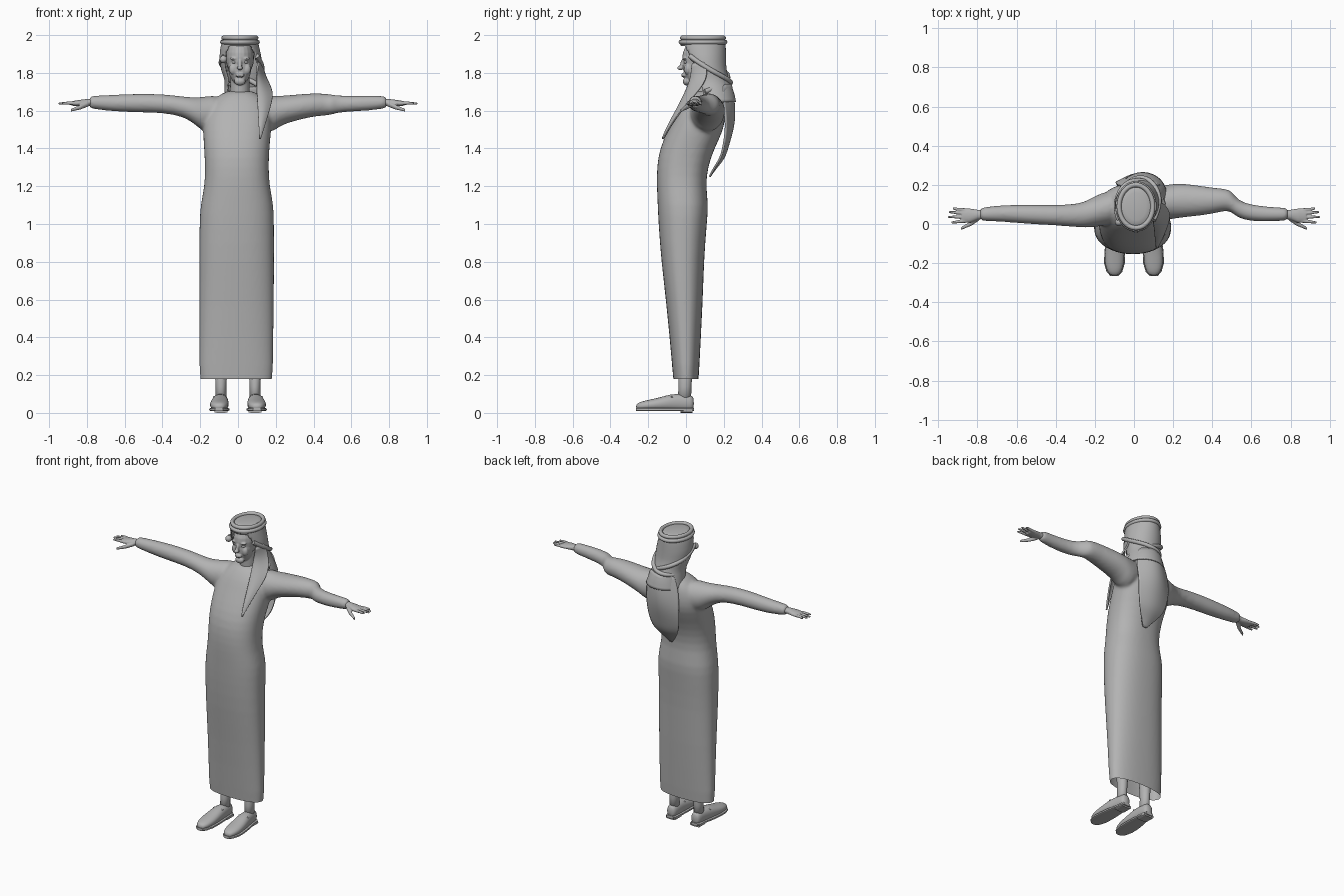
import bpy
import bmesh
import math
from mathutils import Vector, Matrix

default_cube = bpy.data.objects.get("Cube")
if default_cube:
    bpy.data.objects.remove(default_cube, do_unlink=True)

# One plain clay colour for the whole figure
clay = bpy.data.materials.new("clay_grey")
clay.use_nodes = True
clay_colour = (0.45, 0.45, 0.45, 1)
clay.diffuse_color = clay_colour
clay.node_tree.nodes["Principled BSDF"].inputs["Base Color"].default_value = clay_colour


def place(axis, along, first, second):
    """Point from a position along an axis and the two other coordinates."""
    return {"X": (along, first, second),
            "Y": (first, along, second),
            "Z": (first, second, along)}[axis]


def signed_power(value, power):
    return math.copysign(abs(value) ** power, value)


def loft(bm, axis, rings, segments=24, roundness=1.0, closed=True):
    """Skin rings of (position, centre, centre, radius, radius)."""
    loops = []
    for along, c1, c2, r1, r2 in rings:
        loop = []
        for i in range(segments):
            angle = math.tau * i / segments
            loop.append(bm.verts.new(place(
                axis, along,
                c1 + r1 * signed_power(math.cos(angle), roundness),
                c2 + r2 * signed_power(math.sin(angle), roundness))))
        loops.append(loop)
    faces = []
    for low, high in zip(loops, loops[1:]):
        for i in range(segments):
            j = (i + 1) % segments
            faces.append(bm.faces.new((low[i], low[j], high[j], high[i])))
    if closed:
        faces.append(bm.faces.new(loops[0][::-1]))
    faces.append(bm.faces.new(loops[-1]))
    bmesh.ops.recalc_face_normals(bm, faces=faces)


def blob(bm, centre, size, tilt=0):
    matrix = (Matrix.Translation(centre) @ Matrix.Rotation(tilt, 4, "X")
              @ Matrix.Diagonal((*size, 1)))
    bmesh.ops.create_uvsphere(bm, u_segments=20, v_segments=12, radius=1, matrix=matrix)


def finish(name, bm, subdivide=0, voxel=0, relax=0, thick=0, sharp=None, hem=None):
    """Turn a bmesh into an object, with modifiers baked in."""
    mesh = bpy.data.meshes.new(name)
    bm.to_mesh(mesh)
    bm.free()
    obj = bpy.data.objects.new(name, mesh)
    bpy.context.collection.objects.link(obj)
    if subdivide:
        obj.modifiers.new("Soften", "SUBSURF").levels = subdivide
    if voxel:
        fuse = obj.modifiers.new("Fuse", "REMESH")
        fuse.mode, fuse.voxel_size = "VOXEL", voxel
    if relax:
        smooth = obj.modifiers.new("Relax", "SMOOTH")
        smooth.factor, smooth.iterations = 0.5, relax
    if thick:
        shell = obj.modifiers.new("Cloth", "SOLIDIFY")
        shell.thickness, shell.offset = thick, 0
    graph = bpy.context.evaluated_depsgraph_get()
    baked = bpy.data.meshes.new_from_object(obj.evaluated_get(graph))
    obj.modifiers.clear()
    obj.data = baked
    baked.name = name
    if hem is not None:
        cut = bmesh.new()
        cut.from_mesh(baked)
        bmesh.ops.bisect_plane(cut, geom=cut.verts[:] + cut.edges[:] + cut.faces[:],
                               plane_co=(0, 0, hem), plane_no=(0, 0, 1), clear_inner=True)
        cut.to_mesh(baked)
        cut.free()
    baked.shade_smooth()
    if sharp:
        baked.set_sharp_from_angle(angle=math.radians(sharp))
    baked.materials.clear()
    baked.materials.append(clay)
    return obj


def sheet(name, rows, columns=6):
    """Hanging cloth between left and right edge points, bowed along y."""
    bm = bmesh.new()
    grid = []
    for left, right, bow in rows:
        line = []
        for i in range(columns + 1):
            t = i / columns
            point = Vector(left).lerp(Vector(right), t)
            point.y += bow * math.sin(math.pi * t)
            line.append(bm.verts.new(point))
        grid.append(line)
    for a, b in zip(grid, grid[1:]):
        for i in range(columns):
            bm.faces.new((a[i], a[i + 1], b[i + 1], b[i]))
    return finish(name, bm, subdivide=2, thick=0.01)


def band(name, points, radius, cyclic=False):
    """Rolled cloth or cord along a smooth path."""
    curve = bpy.data.curves.new(name, "CURVE")
    curve.dimensions, curve.bevel_depth, curve.bevel_resolution = "3D", radius, 3
    curve.use_fill_caps = True
    spline = curve.splines.new("NURBS")
    spline.points.add(len(points) - 1)
    for target, point in zip(spline.points, points):
        target.co = (*point, 1)
    spline.use_endpoint_u, spline.use_cyclic_u = not cyclic, cyclic
    spline.order_u, spline.resolution_u = 4, 8
    path = bpy.data.objects.new(name, curve)
    bpy.context.collection.objects.link(path)
    graph = bpy.context.evaluated_depsgraph_get()
    bm = bmesh.new()
    bm.from_mesh(bpy.data.meshes.new_from_object(path.evaluated_get(graph)))
    bpy.data.objects.remove(path)
    return finish(name, bm)


# Robe: long body and two sleeves fused into one cloth, open at the hem
robe = bmesh.new()
loft(robe, "Z", [
    (.1, -.01, 0, .195, .065), (.2, -.01, 0, .195, .068), (.6, -.007, -.008, .198, .098),
    (.8, -.007, -.018, .198, .113), (1, -.007, -.018, .198, .128),
    (1.1, -.005, -.015, .195, .135), (1.2, -.005, -.025, .172, .13),
    (1.3, -.006, -.02, .168, .135), (1.4, -.007, .005, .173, .145),
    (1.5, -.005, .053, .182, .148), (1.57, 0, .075, .18, .133),
    (1.63, .005, .088, .16, .117), (1.675, .008, .1, .12, .095),
    (1.71, .01, .105, .065, .065)], 32, 0.85)
loft(robe, "X", [
    (-.08, .09, 1.6, .09, .09), (-.17, .075, 1.575, .085, .1), (-.22, .055, 1.595, .075, .075),
    (-.28, .042, 1.62, .06, .053), (-.4, .045, 1.64, .052, .05), (-.55, .05, 1.64, .05, .05),
    (-.68, .055, 1.64, .042, .043), (-.77, .05, 1.645, .036, .035), (-.79, .05, 1.643, .03, .03)])
loft(robe, "X", [
    (.08, .1, 1.6, .09, .09), (.17, .11, 1.575, .09, .105), (.22, .12, 1.6, .09, .078),
    (.3, .12, 1.615, .082, .07), (.4, .118, 1.632, .068, .062), (.47, .125, 1.632, .055, .058),
    (.5, .115, 1.632, .055, .053), (.53, .075, 1.635, .045, .046), (.6, .055, 1.637, .043, .042),
    (.7, .05, 1.64, .037, .04), (.77, .05, 1.645, .034, .034), (.79, .05, 1.643, .03, .03)])
finish("robe", robe, subdivide=1, voxel=.009, relax=7, hem=.18)

# Head: skull, face and neck fused, with modelled features
head = bmesh.new()
blob(head, (.01, .085, 1.88), (.075, .105, .105))
blob(head, (.01, .045, 1.835), (.062, .06, .1))
blob(head, (.01, .005, 1.755), (.03, .022, .022))
blob(head, (.01, -.018, 1.85), (.011, .012, .035), -.35)
blob(head, (.01, -.03, 1.826), (.015, .018, .011))
for lip_height in (1.784, 1.793):
    blob(head, (.01, -.013, lip_height), (.023, .012, .006))
for side in (-1, 1):
    blob(head, (.01 + side * .029, -.005, 1.876), (.024, .012, .008))
    blob(head, (.01 + side * .036, .008, 1.82), (.022, .018, .03))
loft(head, "Z", [(1.62, .01, .11, .06, .065), (1.7, .01, .095, .052, .056),
                 (1.79, .01, .09, .05, .055)])
finish("head", head, voxel=.004, relax=3)

for side, label in ((1, "left"), (-1, "right")):
    eye = bmesh.new()
    blob(eye, (.01 + side * .029, .001, 1.857), (.014, .012, .009))
    finish(label + "_eye", eye)

    # Hand: palm, four fingers and a thumb
    hand = bmesh.new()
    loft(hand, "X", [(side * x, y, z, ry, rz) for x, y, z, ry, rz in (
        (.76, .05, 1.645, .022, .02), (.8, .047, 1.643, .026, .019),
        (.84, .043, 1.64, .037, .017), (.88, .043, 1.638, .034, .012))], 16)
    for root, end, reach in ((.071, .08, .925), (.053, .061, .945),
                             (.033, .037, .95), (.015, .008, .932)):
        loft(hand, "X", [(side * .85, root, 1.638, .009, .01),
                         (side * .9, (root + end) / 2, 1.64, .008, .009),
                         (side * reach, end, 1.638, .006, .006)], 10)
    loft(hand, "X", [(side * .79, .033, 1.637, .014, .014), (side * .83, .004, 1.62, .013, .013),
                     (side * .885, -.024, 1.602, .007, .008)], 12)
    finish(label + "_hand", hand, voxel=.004, relax=3)

    # Leg and shoe with sole, heel and laces
    leg = bmesh.new()
    loft(leg, "Z", [(.05, side * .09, -.01, .03, .036), (.14, side * .09, -.005, .028, .034),
                    (.4, side * .09, 0, .045, .045)], 20)
    finish(label + "_leg", leg)
    shoe = bmesh.new()
    outline = [(-.265, .1, .032, .018, .014), (-.245, .1, .036, .037, .022),
               (-.2, .1, .041, .05, .028), (-.14, .098, .046, .05, .035),
               (-.08, .095, .055, .045, .046), (-.02, .09, .055, .037, .046),
               (.025, .09, .052, .034, .042), (.042, .09, .05, .022, .034)]
    loft(shoe, "Y", [(y, side * x, z, rx, rz) for y, x, z, rx, rz in outline], 20, 0.9)
    finish(label + "_shoe", shoe, subdivide=1)
    sole = bmesh.new()
    loft(sole, "Y", [(y, side * x, .018, rx + .003, .009) for y, x, z, rx, rz in outline], 20, 0.5)
    loft(sole, "Y", [(y, side * .09, .011, .036, .011) for y in (-.03, .035)], 20, 0.5)
    finish(label + "_sole", sole, sharp=35)
    for i in range(2):
        lace_y, lace_z = -.075 - i * .03, .1 - i * .011
        band(label + "_lace_" + str(i + 1),
             [(side * .095 + x, lace_y, lace_z - abs(x) * .5) for x in (-.035, -.015, .015, .035)], .005)

# Headscarf hood with the face left open
hood = bmesh.new()
loft(hood, "Z", [
    (1.64, .045, .155, .12, .108), (1.7, .04, .142, .108, .108), (1.76, .03, .125, .096, .1),
    (1.82, .02, .108, .107, .102), (1.88, .013, .098, .108, .11), (1.93, .01, .092, .1, .115),
    (1.96, .01, .09, .093, .116), (1.982, .01, .09, .08, .1), (1.99, .01, .09, .04, .06)],
    48, closed=False)
bmesh.ops.subdivide_edges(hood, edges=[e for e in hood.edges if abs(
    e.verts[0].co.z - e.verts[1].co.z) > .015], cuts=2)
opening = []
for face in hood.faces:
    middle = face.calc_center_median()
    if middle.z < 1.935 and middle.y < (1.94 - middle.z) * .37:
        opening.append(face)
bmesh.ops.delete(hood, geom=opening, context="FACES")
finish("headscarf_hood", hood, relax=4, thick=.008)

# Head cord: two stacked rolls
for number, (height, rx, ry) in enumerate(((1.985, .087, .111), (1.963, .094, .118))):
    band("head_cord_" + str(number + 1),
         [(.01 + rx * math.cos(math.tau * i / 24), .09 + ry * math.sin(math.tau * i / 24), height)
          for i in range(24)], .0125, cyclic=True)

# Wrapped folds round the back of the head, and the knot at the right temple
band("upper_fold", [(-.075, .02, 1.885), (-.1, .08, 1.86), (-.08, .19, 1.82), (.02, .24, 1.78),
                    (.11, .2, 1.74), (.15, .1, 1.7)], .013)
band("lower_fold", [(-.05, .1, 1.72), (-.06, .2, 1.74), (.03, .26, 1.74), (.12, .2, 1.78),
                    (.14, .1, 1.83), (.1, .02, 1.89)], .013)
knot = bmesh.new()
blob(knot, (-.077, .01, 1.872), (.02, .02, .02))
finish("temple_knot", knot)

# Loose scarf ends: a point on the chest and a broad flap down the back
sheet("chest_scarf_end", [
    ((.105, .03, 1.85), (.125, .1, 1.86), -.005), ((.095, .03, 1.77), (.14, .12, 1.78), -.02),
    ((.1, -.005, 1.69), (.19, .06, 1.7), -.015), ((.105, -.05, 1.6), (.17, -.01, 1.62), -.012),
    ((.11, -.095, 1.52), (.142, -.075, 1.53), -.006), ((.112, -.125, 1.45), (.118, -.12, 1.45), 0)])
sheet("back_scarf_end", [
    ((-.05, .19, 1.74), (.13, .19, 1.74), .05), ((-.09, .2, 1.62), (.15, .2, 1.62), .062),
    ((-.095, .215, 1.52), (.14, .215, 1.52), .04), ((-.09, .2, 1.42), (.13, .2, 1.42), .025),
    ((-.07, .185, 1.35), (.11, .185, 1.35), .02), ((-.03, .15, 1.3), (.07, .15, 1.3), .01),
    ((.01, .125, 1.25), (.035, .125, 1.25), 0)])
